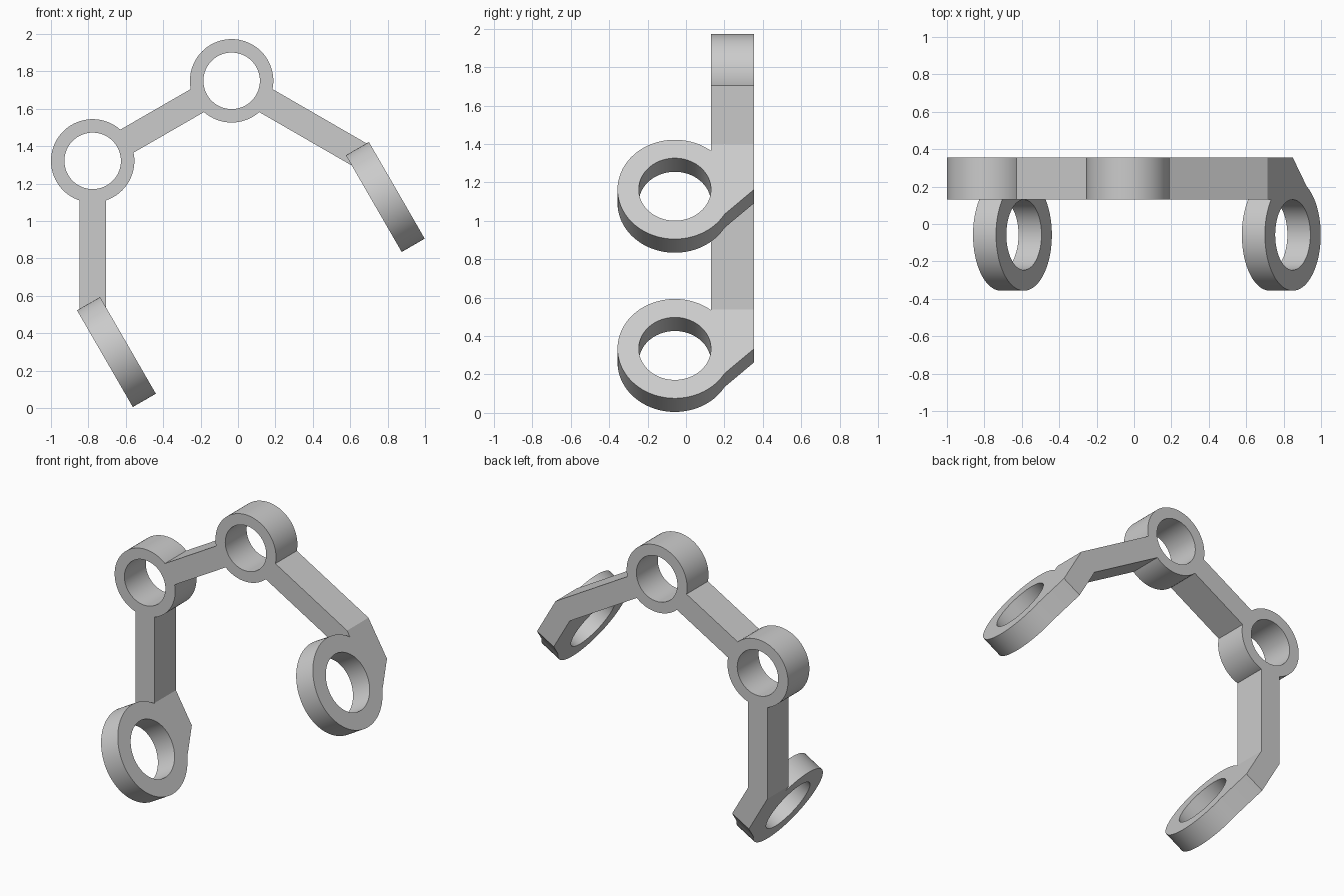
import bpy, bmesh
from math import sin, cos, tan, pi, radians, acos, sqrt
from mathutils import Vector

if "Cube" in bpy.data.objects:
    bpy.data.objects.remove(bpy.data.objects["Cube"], do_unlink=True)

grey = bpy.data.materials.new("light grey")
grey.use_nodes = True
grey.diffuse_color = (0.6, 0.6, 0.6, 1)
grey.node_tree.nodes["Principled BSDF"].inputs["Base Color"].default_value = grey.diffuse_color

HALF = 0.071                    # half the bar thickness
FRONT, BACK = 0.13, 0.355       # depth of the upright frame
EYE_R, EYE_HOLE = 0.223, 0.151  # frame rings
RING_R, RING_HOLE, RING_Y = 0.2985, 0.188, -0.058
ARM, NECK = 0.802, 0.254        # ring to bend, bend to end ring
SEG = 96
SLANT = radians(-60)            # direction of both end rings


def direction(angle):
    return Vector((cos(angle), 0, sin(angle)))


def side(d):
    return Vector((-d.z, 0, d.x))


def prism(name, near, far):
    """Solid between two matching outlines."""
    bm = bmesh.new()
    a = [bm.verts.new(p) for p in near]
    b = [bm.verts.new(p) for p in far]
    bm.faces.new(a)
    bm.faces.new(b[::-1])
    for i in range(len(a)):
        j = (i + 1) % len(a)
        bm.faces.new((a[j], a[i], b[i], b[j]))
    bmesh.ops.recalc_face_normals(bm, faces=bm.faces)
    mesh = bpy.data.meshes.new(name)
    bm.to_mesh(mesh)
    bm.free()
    mesh.materials.append(grey)
    obj = bpy.data.objects.new(name, mesh)
    bpy.context.collection.objects.link(obj)
    return obj


def upright(name, outline, y0=FRONT, y1=BACK):
    """Outline in the front plane, extruded in depth."""
    return prism(name, [Vector((p.x, y0, p.z)) for p in outline],
                 [Vector((p.x, y1, p.z)) for p in outline])


def circle(centre, radius):
    return [centre + radius * direction(2 * pi * i / SEG) for i in range(SEG)]


def combine(target, tool, operation):
    mod = target.modifiers.new("join", "BOOLEAN")
    mod.operation, mod.solver, mod.object = operation, "EXACT", tool
    bpy.context.view_layer.objects.active = target
    bpy.ops.object.modifier_apply(modifier=mod.name)
    bpy.data.objects.remove(tool, do_unlink=True)


def smooth(obj):
    bpy.ops.object.select_all(action="DESELECT")
    obj.select_set(True)
    bpy.context.view_layer.objects.active = obj
    bpy.ops.object.shade_smooth_by_angle(angle=radians(25))


def bar(start, end, d, shift=0):
    """Bar outline; shift slants its end into a mitre."""
    n = side(d) * HALF
    return [start + n, start - n, end - n - d * shift, end + n + d * shift]


def end_ring(name, bend, shift):
    """Slanted ring with a tab that meets the mitred end of an arm."""
    d = direction(SLANT)
    n = side(d)
    centre = bend + d * NECK
    first, last = radians(30), 2 * pi - acos((FRONT - RING_Y) / RING_R)
    arc = [first + (last - first) * i / SEG for i in range(SEG + 1)]

    def at(u, s, t):
        return centre + d * s + n * t + Vector((0, RING_Y + u, 0))

    def outline(sign):
        t, top = HALF * sign, -NECK - shift * sign
        pts = [(RING_R * cos(a), RING_R * sin(a)) for a in arc]
        pts += [(FRONT - RING_Y, top), (BACK - RING_Y, top), (BACK - RING_Y, 0)]
        return [at(u, s, t) for u, s in pts]

    def hole(t):
        return [at(RING_HOLE * cos(a), RING_HOLE * sin(a), t)
                for a in (2 * pi * i / SEG for i in range(SEG))]

    ring = prism(name, outline(-1), outline(1))
    combine(ring, prism("ring_cutter", hole(-0.2), hole(0.2)), "DIFFERENCE")
    smooth(ring)


# Ring centres of the frame
top = Vector((-0.034, 0, 1.749))
elbow = Vector((-0.777, 0, 1.321))

# Upright frame: two rings, a link and two arms
frame = upright("frame", circle(top, EYE_R))
combine(frame, upright("elbow_ring", circle(elbow, EYE_R)), "UNION")
combine(frame, upright("link", bar(elbow, top, (top - elbow).normalized())), "UNION")

for name, centre, angle in (("lower_end_ring", elbow, radians(-90)),
                            ("left_end_ring", top, radians(-30))):
    d = direction(angle)
    bend = centre + d * ARM
    shift = HALF * tan((SLANT - angle) / 2)
    combine(frame, upright("arm", bar(centre, bend, d, -shift)), "UNION")
    end_ring(name, bend, -shift)

for centre in (top, elbow):
    combine(frame, upright("eye_cutter", circle(centre, EYE_HOLE), 0, 0.5), "DIFFERENCE")
smooth(frame)
